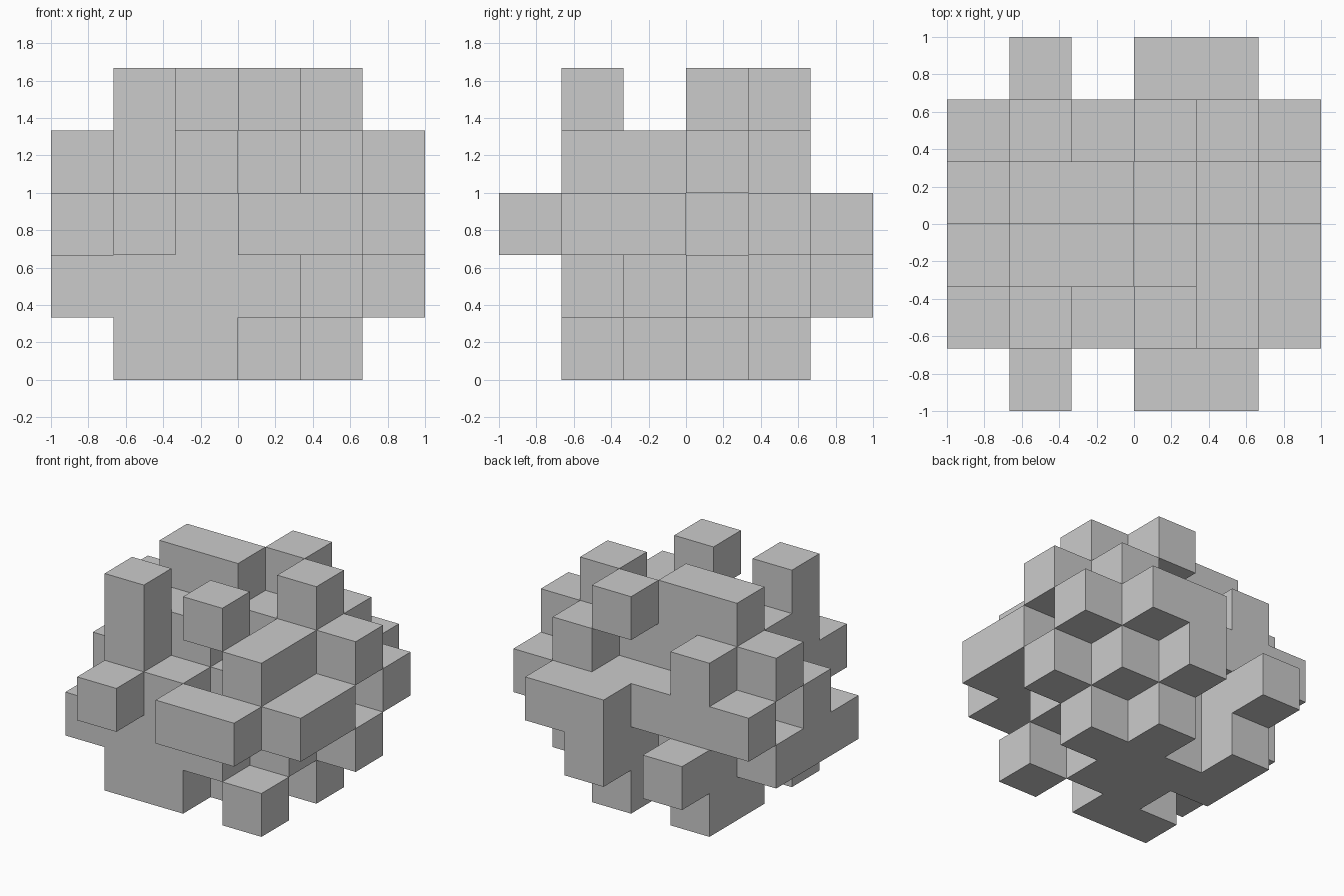
import bpy, bmesh
from math import radians
from mathutils import Vector

if "Cube" in bpy.data.objects:
    bpy.data.objects.remove(bpy.data.objects["Cube"])

U = 1 / 3  # edge of one cube

# Floor plans from bottom to top; rows run back to front, columns left to right
LAYERS = [
    ["......", ".#.#..", ".####.", "..##..", ".##.#.", "......"],
    [".#.#..", ".#.##.", "######", "#####.", "####..", "......"],
    ["...##.", "######", ".####.", "######", ".##.##", ".#.##."],
    ["......", ".#..#.", "######", ".##.#.", ".#..#.", "......"],
    ["......", "...#..", ".##.#.", "......", ".#.#..", "......"],
]

cells = {(c - 3, 2 - r, z)
         for z, rows in enumerate(LAYERS)
         for r, row in enumerate(rows)
         for c, ch in enumerate(row) if ch == "#"}

bm = bmesh.new()
verts = {}


def vert(p):
    key = tuple(round(v) for v in p)
    if key not in verts:
        verts[key] = bm.verts.new(Vector(key) * U)
    return verts[key]


# Outer skin: one square wherever a cube meets empty space
for cell in cells:
    for axis in range(3):
        for side in (-1, 1):
            n = Vector((0, 0, 0))
            n[axis] = side
            if tuple(int(v) for v in Vector(cell) + n) in cells:
                continue
            a = Vector((0, 0, 0))
            a[(axis + 1) % 3] = 0.5
            b = n.cross(a)
            mid = Vector(cell) + Vector((0.5, 0.5, 0.5)) + n * 0.5
            bm.faces.new([vert(mid + o) for o in (-a - b, a - b, a + b, b - a)])

# Merge flat neighbouring squares
bmesh.ops.dissolve_limit(bm, angle_limit=radians(1), verts=bm.verts[:], edges=bm.edges[:])

mesh = bpy.data.meshes.new("cube_cluster")
bm.to_mesh(mesh)
bm.free()
bpy.context.collection.objects.link(bpy.data.objects.new("cube_cluster", mesh))
